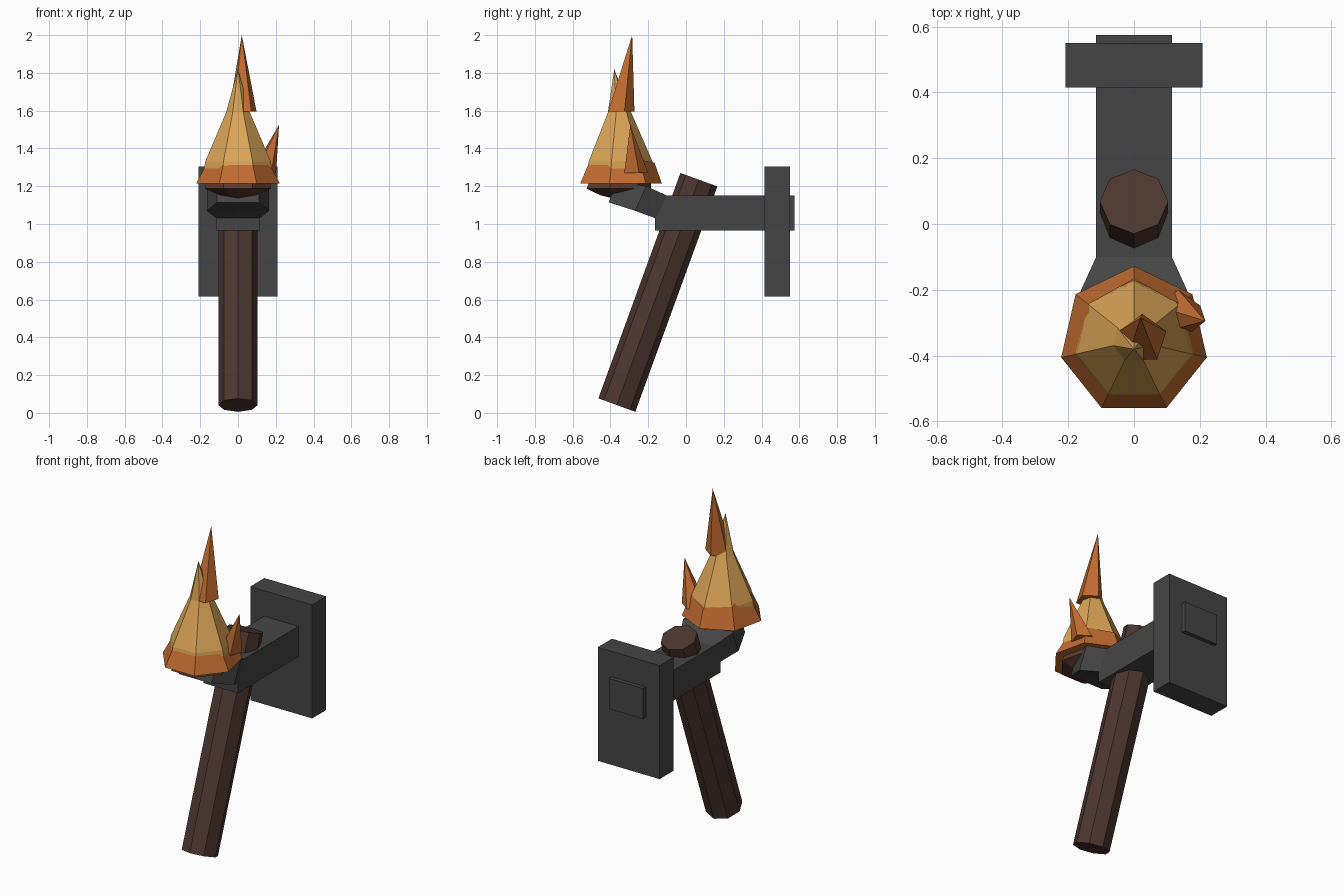
import bpy, bmesh, math
from mathutils import Vector

cube = bpy.data.objects.get("Cube")
if cube:
    bpy.data.objects.remove(cube)


def material(name, rgb):
    m = bpy.data.materials.new(name)
    m.use_nodes = True
    m.diffuse_color = (*rgb, 1)
    m.node_tree.nodes["Principled BSDF"].inputs["Base Color"].default_value = (*rgb, 1)
    return m


IRON = material("dark iron", (0.06, 0.06, 0.06))
WOOD = material("dark wood", (0.074, 0.038, 0.029))
COAL = material("charred brown", (0.11, 0.042, 0.025))
ORANGE = material("flame orange", (0.54, 0.15, 0.03))
YELLOW = material("flame yellow", (0.72, 0.38, 0.095))


def finish(name, bm, mat):
    bmesh.ops.recalc_face_normals(bm, faces=bm.faces)
    mesh = bpy.data.meshes.new(name)
    bm.to_mesh(mesh)
    bm.free()
    mesh.materials.append(mat)
    ob = bpy.data.objects.new(name, mesh)
    bpy.context.collection.objects.link(ob)
    return ob


def loft(name, rings, mat):
    """Skin equal-length rings of points; a one-point ring makes a tip."""
    bm = bmesh.new()
    loops = [[bm.verts.new(p) for p in ring] for ring in rings]
    for a, b in zip(loops, loops[1:]):
        n = max(len(a), len(b))
        for i in range(n):
            j = (i + 1) % n
            if len(b) == 1:
                bm.faces.new((a[i], a[j], b[0]))
            elif len(a) == 1:
                bm.faces.new((a[0], b[j], b[i]))
            else:
                bm.faces.new((a[i], a[j], b[j], b[i]))
    for end in (loops[0], loops[-1]):
        if len(end) > 2:
            bm.faces.new(end)
    return finish(name, bm, mat)


def ring(n, r, center):
    """Regular polygon with one corner towards the back."""
    return [Vector(center) + Vector((math.sin(2 * math.pi * k / n) * r,
                                     math.cos(2 * math.pi * k / n) * r, 0)) for k in range(n)]


def box(name, low, high, mat):
    (x0, y0, z0), (x1, y1, z1) = low, high
    base = [(x0, y0), (x1, y0), (x1, y1), (x0, y1)]
    return loft(name, [[(x, y, z) for x, y in base] for z in (z0, z1)], mat)


# Wall plate and the bar through it
box("wall_plate", (-0.208, 0.415, 0.615), (0.208, 0.55, 1.305), IRON)
box("support_bar", (-0.115, -0.165, 0.965), (0.115, 0.575, 1.15), IRON)

# Flared arm rising from the bar: (half width, top y z, bottom y z)
sections = [(0.115, (-0.10, 1.15), (-0.16, 1.03)),
            (0.165, (-0.21, 1.20), (-0.27, 1.07)),
            (0.11, (-0.365, 1.225), (-0.41, 1.115))]
loft("flared_arm", [[(-w, *t), (w, *t), (w, *b), (-w, *b)] for w, t, b in sections], IRON)

# Leaning eight-sided handle
handle = loft("handle", [ring(8, 0.104, (0, 0, z)) for z in (-0.635, 0.635)], WOOD)
handle.location = (0, -0.149, 0.638)
handle.rotation_euler.x = math.radians(-20)

# Coal under the flame
CY = -0.355
loft("coal", [[Vector((0, CY - 0.03, 1.135))], ring(7, 0.1, (0, CY - 0.01, 1.153)),
              ring(7, 0.18, (0, CY - 0.01, 1.188)), ring(7, 0.17, (0, CY, 1.23))], COAL)

# Outer flame: heptagonal skirt, tall in front, low behind, notched at the front
bm = bmesh.new()
bottom = [bm.verts.new(p) for p in ring(7, 0.227, (0, CY, 1.215))]
rim = [(0.188, 1.325), (0.178, 1.34), (0.115, 1.42), (0.088, 1.51)]
rim += rim[:0:-1]
top = [bm.verts.new(ring(7, r, (0, CY, z))[k]) for k, (r, z) in enumerate(rim)]
notch = bm.verts.new((0, CY - 0.1, 1.45))
for i in range(7):
    j = (i + 1) % 7
    tip = [top[j], notch, top[i]] if i == 3 else [top[j], top[i]]
    bm.faces.new([bottom[i], bottom[j]] + tip)
bm.faces.new(bottom)
finish("outer_flame", bm, ORANGE)

# Inner flame
loft("inner_flame", [ring(7, 0.185, (0, CY, 1.29)), ring(7, 0.178, (0, CY, 1.33)),
                     ring(7, 0.065, (0, CY, 1.59)), [Vector((0, -0.38, 1.82))]], YELLOW)

# Flame tongues: base centre, radius, tip
tongues = {"top_tongue": ((0.025, -0.35, 1.595), 0.077, (0.02, -0.285, 2.0)),
           "side_tongue": ((0.135, -0.27, 1.27), 0.07, (0.217, -0.295, 1.525))}
for name, (base, r, tip) in tongues.items():
    loft(name, [ring(5, r, base), [Vector(tip)]], ORANGE)
